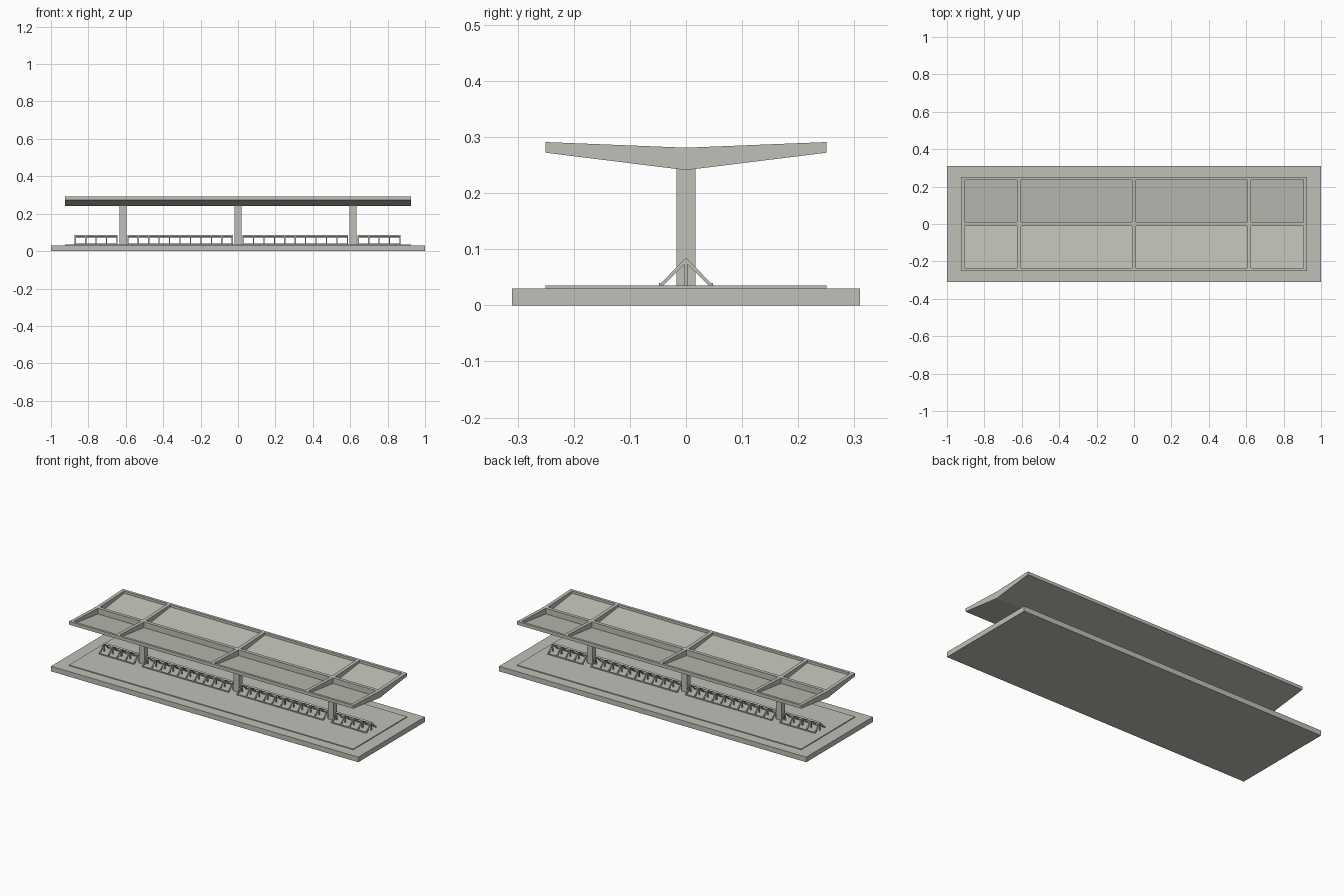
import bpy, bmesh, math
from mathutils import Vector

if "Cube" in bpy.data.objects:
    bpy.data.objects.remove(bpy.data.objects["Cube"])

concrete = bpy.data.materials.new("warm_grey_concrete")
concrete.diffuse_color = (0.53, 0.53, 0.48, 1)
concrete.use_nodes = True
concrete.node_tree.nodes["Principled BSDF"].inputs["Base Color"].default_value = concrete.diffuse_color


def finish(name, bm):
    bmesh.ops.recalc_face_normals(bm, faces=bm.faces)
    mesh = bpy.data.meshes.new(name)
    bm.to_mesh(mesh)
    bm.free()
    mesh.materials.append(concrete)
    obj = bpy.data.objects.new(name, mesh)
    bpy.context.collection.objects.link(obj)
    return obj


def prism(bm, profile, x0, x1):
    """Extrude a y-z profile from x0 to x1."""
    face = bm.faces.new([bm.verts.new((x0, y, z)) for y, z in profile])
    ext = bmesh.ops.extrude_face_region(bm, geom=[face])
    verts = [v for v in ext["geom"] if isinstance(v, bmesh.types.BMVert)]
    bmesh.ops.translate(bm, verts=verts, vec=(x1 - x0, 0, 0))


def box(bm, x0, x1, y0, y1, z0, z1):
    prism(bm, [(y0, z0), (y1, z0), (y1, z1), (y0, z1)], x0, x1)


def block(name, *bounds):
    bm = bmesh.new()
    box(bm, *bounds)
    return finish(name, bm)


# Platform and raised paving
block("platform", -1, 1, -0.31, 0.31, 0, 0.03)
block("raised_paving", -0.925, 0.925, -0.25, 0.25, 0.03, 0.035)

# Columns
COLUMNS = (-0.615, 0, 0.615)
for x in COLUMNS:
    block("column", x - 0.018, x + 0.018, -0.017, 0.017, 0.035, 0.244)

# Butterfly roof
bm = bmesh.new()
prism(bm, [(-0.25, 0.272), (0, 0.241), (0.25, 0.272),
           (0.25, 0.291), (0, 0.281), (-0.25, 0.291)], -0.925, 0.925)
roof = finish("roof", bm)

# Recessed roof bays between the ribs
bm = bmesh.new()
edges = [-0.905, *(x + s * 0.01 for x in COLUMNS for s in (-1, 1)), 0.905]
for x0, x1 in zip(edges[::2], edges[1::2]):
    for side in (-1, 1):
        floor = lambda y: 0.247 + 0.124 * y
        prism(bm, [(side * 0.01, floor(0.01)), (side * 0.235, floor(0.235)),
                   (side * 0.235, 0.35), (side * 0.01, 0.35)], x0, x1)
cutter = finish("roof_bay_cutter", bm)
cutter.hide_render = True
cutter.hide_viewport = True
cut = roof.modifiers.new("bays", 'BOOLEAN')
cut.operation = 'DIFFERENCE'
cut.solver = 'EXACT'
cut.object = cutter

# A-frame racks: repeated splayed legs, a post, a ridge bar and floor rails
T = 0.003
STEP = 0.0558
for start, cells in ((-0.87, 4), (-0.589, 10), (0.027, 10), (0.643, 4)):
    bm = bmesh.new()
    end = start + cells * STEP
    for i in range(cells + 1):
        x = start + i * STEP
        for s in (-1, 1):
            prism(bm, [(s * 0.049, 0.035), (s * 0.041, 0.035),
                       (0, 0.076), (0, 0.085)], x - T, x + T)
        box(bm, x - T, x + T, -T, T, 0.035, 0.078)
    prism(bm, [(-0.006, 0.079), (0, 0.073), (0.006, 0.079), (0, 0.085)],
          start - T, end + T)
    for y in (-0.045, 0.045):
        box(bm, start - T, end + T, y - T, y + T, 0.035, 0.040)
    finish("rack", bm)
